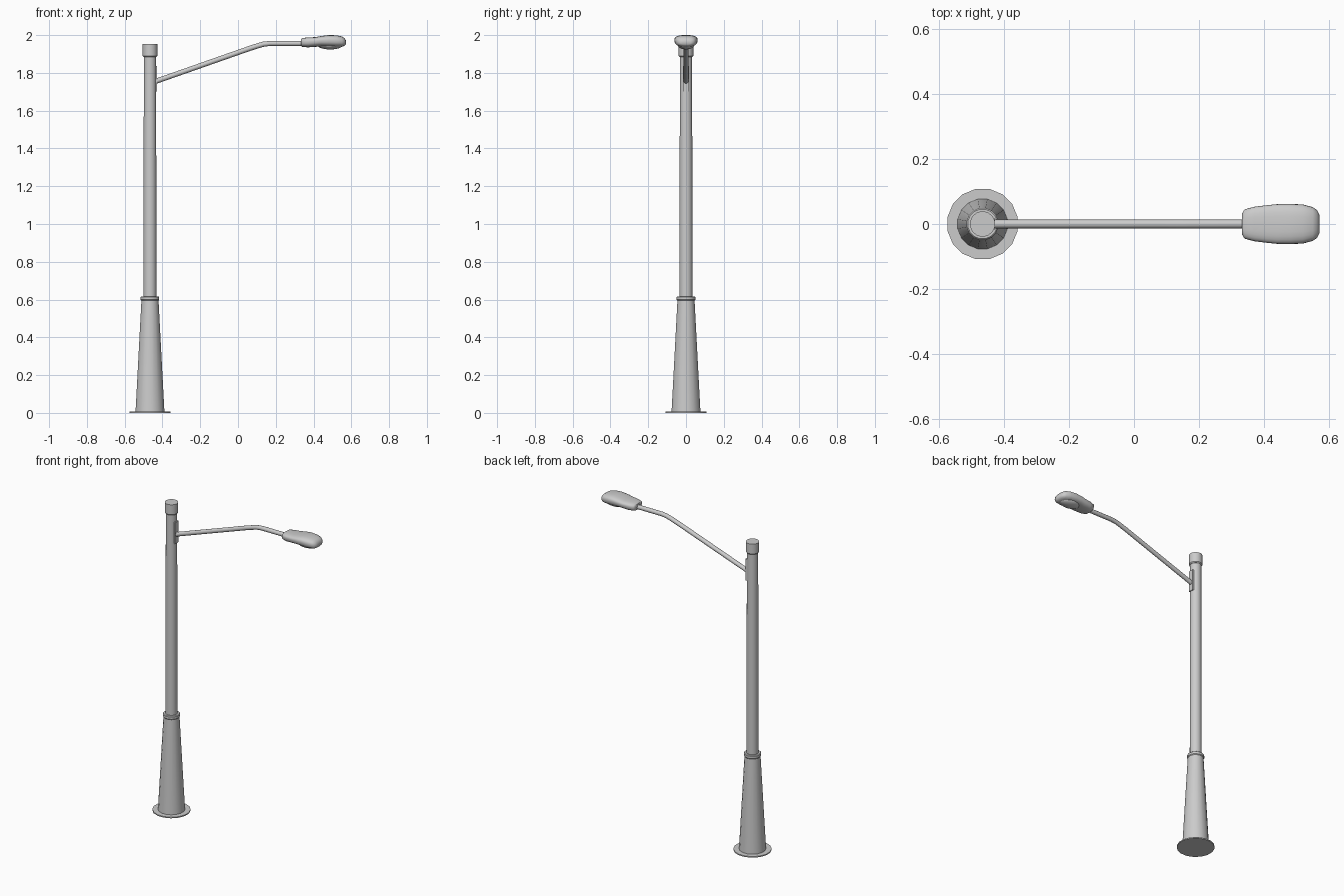
import bpy, bmesh, math
from mathutils import Vector

if "Cube" in bpy.data.objects:
    bpy.data.objects.remove(bpy.data.objects["Cube"])

PX = -0.466  # pole axis


def finish(name, bm, angle=35):
    bmesh.ops.recalc_face_normals(bm, faces=bm.faces)
    me = bpy.data.meshes.new(name)
    bm.to_mesh(me)
    bm.free()
    ob = bpy.data.objects.new(name, me)
    bpy.context.collection.objects.link(ob)
    bpy.ops.object.select_all(action='DESELECT')
    ob.select_set(True)
    bpy.context.view_layer.objects.active = ob
    bpy.ops.object.shade_smooth_by_angle(angle=math.radians(angle))
    return ob


def loft(name, rings, angle=35):
    """Skin a list of closed rings and cap both ends."""
    bm = bmesh.new()
    vs = [[bm.verts.new(p) for p in r] for r in rings]
    n = len(vs[0])
    for a, b in zip(vs, vs[1:]):
        for i in range(n):
            j = (i + 1) % n
            bm.faces.new((a[i], a[j], b[j], b[i]))
    bm.faces.new(vs[0])
    bm.faces.new(vs[-1])
    return finish(name, bm, angle)


def turned(name, profile, sides):
    """Revolve (radius, z) points about the pole axis."""
    ang = [2 * math.pi * (i + 0.5) / sides for i in range(sides)]
    return loft(name, [[(PX + r * math.cos(a), r * math.sin(a), z) for a in ang]
                       for r, z in profile])


# Base, pole and cap
turned("base_flange", [(0.11, 0), (0.11, 0.007)], 16)
turned("base_cone", [(0.078, 0.005), (0.046, 0.598)], 16)
turned("base_collar", [(0.046, 0.594), (0.050, 0.599), (0.050, 0.613), (0.046, 0.617)], 16)
turned("pole", [(0.0345, 0.6), (0.033, 1.9)], 20)
turned("pole_cap", [(0.034, 1.884), (0.039, 1.89), (0.039, 1.952)], 20)

# Arm mounting plate
bm = bmesh.new()
bmesh.ops.create_cube(bm, size=1)
bmesh.ops.scale(bm, vec=(0.014, 0.034, 0.135), verts=bm.verts)
bmesh.ops.translate(bm, vec=(PX + 0.031, 0, 1.77), verts=bm.verts)
finish("arm_plate", bm)

# Bent arm tube, swept in the xz plane
path = [Vector(p) for p in [(-0.445, 1.752), (0.06, 1.929), (0.10, 1.942),
                            (0.135, 1.952), (0.17, 1.956), (0.36, 1.956)]]
rings = []
for i, p in enumerate(path):
    t = (path[min(i + 1, len(path) - 1)] - path[max(i - 1, 0)]).normalized()
    rings.append([(p.x - t.y * 0.0135 * math.sin(a), 0.0135 * math.cos(a),
                   p.y + t.x * 0.0135 * math.sin(a))
                  for a in [2 * math.pi * k / 12 for k in range(12)]])
loft("arm", rings)


def head_ring(x, w, zt, zb, zm, n=24):
    """Rounded section, widest at height zm, narrower underneath."""
    pts = []
    for k in range(n):
        a = 2 * math.pi * k / n
        c, s = math.cos(a), math.sin(a)
        y = w * math.copysign(abs(c) ** 0.7, c)
        h = (zt - zm) if s > 0 else (zm - zb)
        pts.append((x, y, zm + h * math.copysign(abs(s) ** 0.8, s)))
    return pts


# Lamp head: x, half width, top, bottom, widest height
stations = [(0.333, 0.033, 1.979, 1.944, 1.963), (0.340, 0.045, 1.984, 1.938, 1.965),
            (0.370, 0.053, 1.988, 1.935, 1.967), (0.410, 0.058, 1.989, 1.938, 1.970),
            (0.440, 0.061, 1.995, 1.940, 1.973), (0.480, 0.062, 2.000, 1.938, 1.974),
            (0.520, 0.060, 1.999, 1.937, 1.972), (0.550, 0.052, 1.993, 1.938, 1.968),
            (0.563, 0.043, 1.985, 1.943, 1.964), (0.571, 0.027, 1.972, 1.950, 1.961)]
loft("lamp_head", [head_ring(*s) for s in stations], 50)

# Bowl lens under the head
bm = bmesh.new()
bmesh.ops.create_uvsphere(bm, u_segments=24, v_segments=12, radius=1)
bmesh.ops.scale(bm, vec=(0.068, 0.044, 0.024), verts=bm.verts)
bmesh.ops.translate(bm, vec=(0.488, 0, 1.948), verts=bm.verts)
finish("lamp_lens", bm, 50)
